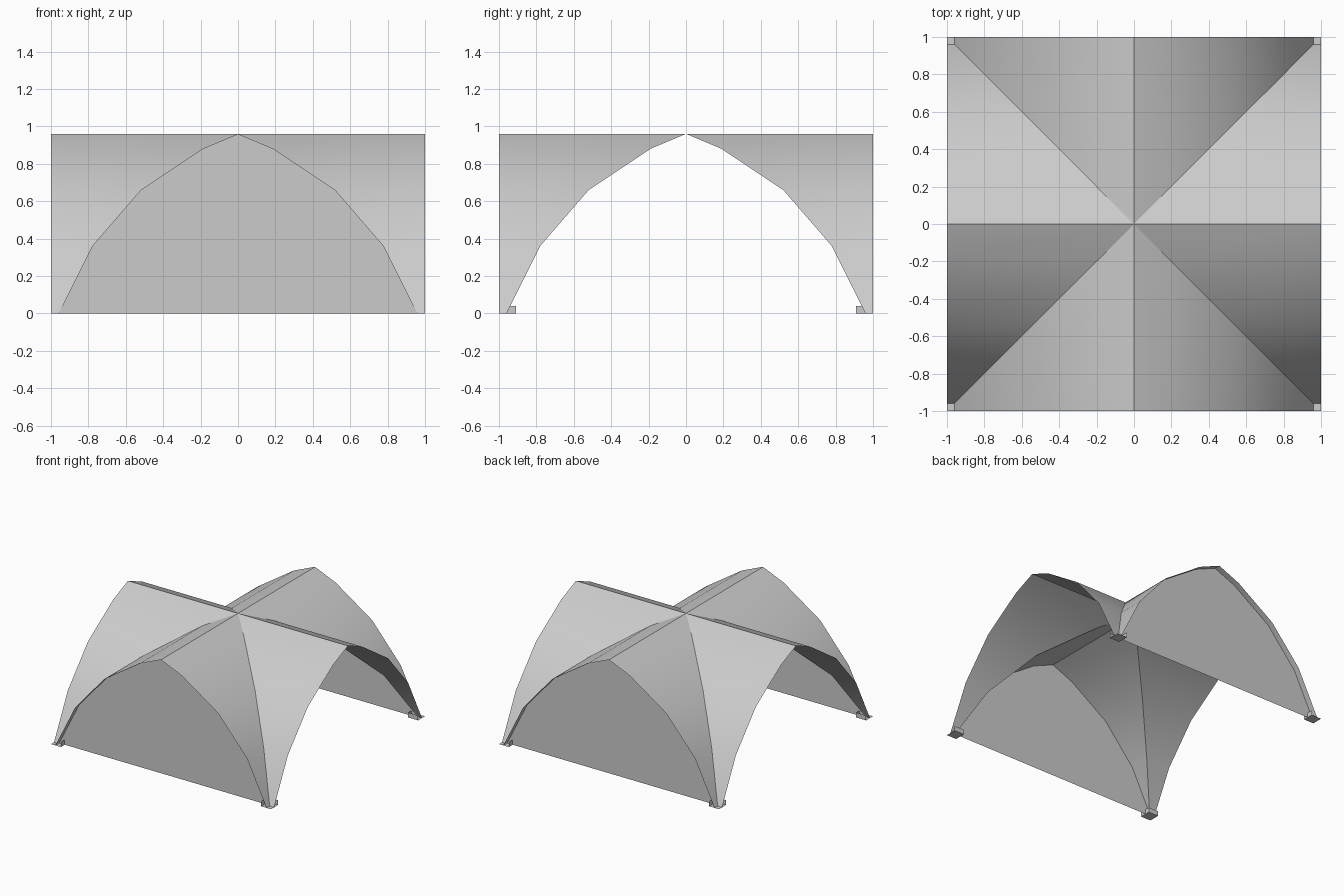
import bpy, bmesh, math
from mathutils import Matrix, Vector

if "Cube" in bpy.data.objects:
    bpy.data.objects.remove(bpy.data.objects["Cube"], do_unlink=True)

# Half arch: distance from the crown line, height
ARCH = [(0, 0.96), (0.19, 0.88), (0.52, 0.66), (0.78, 0.36), (0.96, 0)]
WALL_Y = 0.95
FOOT_INNER, FOOT_HEIGHT = 0.91, 0.04

grey = bpy.data.materials.new("light_grey")
grey.use_nodes = True
colour = (0.6, 0.6, 0.6, 1)
grey.diffuse_color = colour
grey.node_tree.nodes["Principled BSDF"].inputs["Base Color"].default_value = colour


def finish(name, bm):
    mesh = bpy.data.meshes.new(name)
    bm.to_mesh(mesh)
    bm.free()
    obj = bpy.data.objects.new(name, mesh)
    bpy.context.collection.objects.link(obj)
    mesh.materials.append(grey)
    return obj


# Cross vault: four identical webs meeting along the diagonals
bm = bmesh.new()
for turn in range(4):
    spin = Matrix.Rotation(turn * math.pi / 2, 3, 'Z')
    for side in (1, -1):
        rows = [[bm.verts.new(spin @ Vector((x, side * d, z))) for x in (d, 1)]
                for d, z in ARCH]
        for (a, b), (c, d) in zip(rows, rows[1:]):
            bm.faces.new((a, b, d, c) if side > 0 else (c, d, b, a))
bmesh.ops.remove_doubles(bm, verts=bm.verts, dist=0.0001)
bmesh.ops.recalc_face_normals(bm, faces=bm.faces)
if sum(f.normal.z for f in bm.faces) < 0:
    bmesh.ops.reverse_faces(bm, faces=bm.faces)
vault = finish("vault", bm)
bpy.ops.object.select_all(action='DESELECT')
vault.select_set(True)
bpy.context.view_layer.objects.active = vault
bpy.ops.object.shade_smooth_by_angle(angle=math.radians(25))

# End walls, set back a little under the front and back arches
outline = [(-x, z) for x, z in reversed(ARCH)] + ARCH[1:]
for name, y in (("front_wall", -WALL_Y), ("back_wall", WALL_Y)):
    bm = bmesh.new()
    face = bm.faces.new([bm.verts.new((x, y, z)) for x, z in outline])
    face.normal_update()
    if face.normal.y * y < 0:
        face.normal_flip()
    finish(name, bm)

# Feet: square base plates with an upright on each inner side
for x, left_right in ((-1, "right"), (1, "left")):
    for y, end in ((-1, "front"), (1, "back")):
        bm = bmesh.new()
        i, h = FOOT_INNER, FOOT_HEIGHT
        base = [bm.verts.new((x * u, y * v, 0)) for u, v in ((1, i), (i, i), (i, 1), (1, 1))]
        top = [bm.verts.new(v.co + Vector((0, 0, h))) for v in base[:3]]
        bm.faces.new(base)
        for k in (0, 1):
            bm.faces.new((base[k + 1], base[k], top[k], top[k + 1]))
        if x * y > 0:
            bmesh.ops.reverse_faces(bm, faces=bm.faces)
        bm.normal_update()
        if min(f.normal.z for f in bm.faces) > -0.5:
            bmesh.ops.reverse_faces(bm, faces=bm.faces)
        finish(f"{end}_{left_right}_foot", bm)
